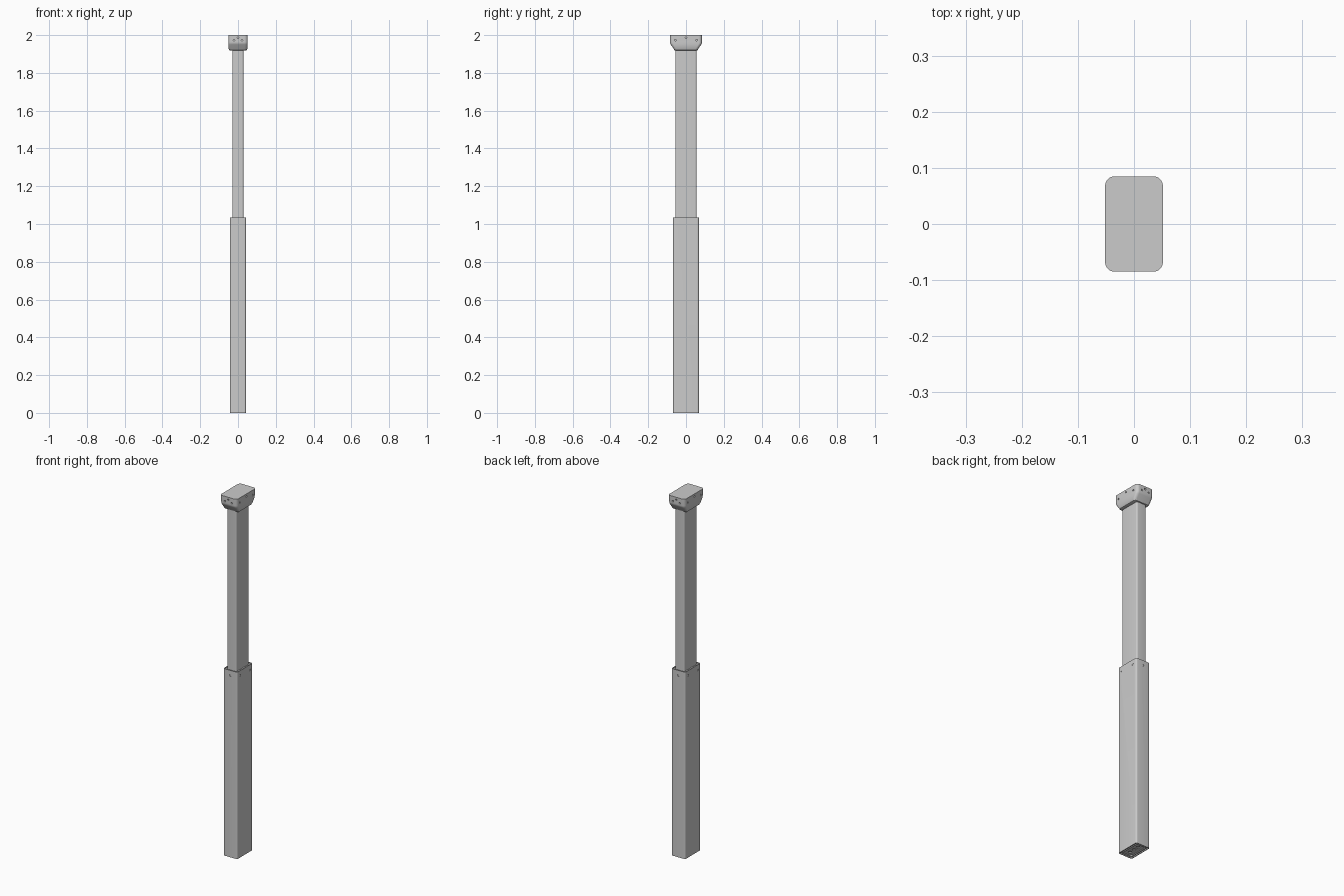
import bpy, bmesh, math
from mathutils import Matrix, Vector

if "Cube" in bpy.data.objects:
    bpy.data.objects.remove(bpy.data.objects["Cube"])


def loop(hx, hy, r, z, n=6):
    """Rounded rectangle as a list of points, counter-clockwise."""
    pts = []
    for k, (sx, sy) in enumerate([(1, 1), (-1, 1), (-1, -1), (1, -1)]):
        for i in range(n + 1):
            a = math.pi / 2 * (k + i / n)
            pts.append((sx * (hx - r) + r * math.cos(a), sy * (hy - r) + r * math.sin(a), z))
    return pts


def finish(name, bm):
    bmesh.ops.recalc_face_normals(bm, faces=bm.faces)
    me = bpy.data.meshes.new(name)
    bm.to_mesh(me)
    bm.free()
    ob = bpy.data.objects.new(name, me)
    bpy.context.collection.objects.link(ob)
    return ob


def loft(name, levels, ring=False):
    """Skin (hx, hy, radius, z) levels; ring joins last to first, otherwise both ends are capped."""
    bm = bmesh.new()
    rows = [[bm.verts.new(p) for p in loop(*lv)] for lv in levels]
    for a, b in zip(rows, rows[1:] + (rows[:1] if ring else [])):
        for i in range(len(a)):
            j = (i + 1) % len(a)
            bm.faces.new((a[i], a[j], b[j], b[i]))
    if not ring:
        bm.faces.new(rows[0])
        bm.faces.new(rows[-1])
    return finish(name, bm)


def tube(name, hx, hy, r, z0, z1, wall):
    ix, iy, ir = hx - wall, hy - wall, max(r - wall, 0.002)
    return loft(name, [(hx, hy, r, z0), (hx, hy, r, z1), (ix, iy, ir, z1), (ix, iy, ir, z0)], True)


def pegs(name, spots, radius, depth):
    """Cylinders centred on (position, axis) spots."""
    bm = bmesh.new()
    for pos, axis in spots:
        rot = Vector((0, 0, 1)).rotation_difference(Vector(axis)).to_matrix().to_4x4()
        bmesh.ops.create_cone(bm, cap_ends=True, segments=16, radius1=radius, radius2=radius,
                              depth=depth, matrix=Matrix.Translation(pos) @ rot)
    return finish(name, bm)


def activate(ob):
    bpy.ops.object.select_all(action='DESELECT')
    ob.select_set(True)
    bpy.context.view_layer.objects.active = ob


def drill(ob, spots, radius, depth):
    cutter = pegs("hole_cutter", spots, radius, depth)
    cutter.hide_render = True
    mod = ob.modifiers.new("holes", 'BOOLEAN')
    mod.object, mod.operation, mod.solver = cutter, 'DIFFERENCE', 'EXACT'
    activate(ob)
    bpy.ops.object.modifier_apply(modifier=mod.name)
    bpy.data.objects.remove(cutter)


def around(hx, hy, xs, ys):
    """Mirrored spots on all four sides; xs on front/back, ys on left/right, as (offset, z)."""
    out = []
    for s in (-1, 1):
        out += [((x, s * hy, z), (0, s, 0)) for x, z in xs]
        out += [((s * hx, y, z), (s, 0, 0)) for y, z in ys]
    return out


# Outer and inner telescoping tubes
outer = tube("lower_tube", 0.0425, 0.068, 0.009, 0, 1.035, 0.004)
inner = tube("upper_tube", 0.029, 0.056, 0.008, 0.75, 1.93, 0.003)

# Glide collar filling the gap at the joint
collar = tube("glide_collar", 0.0384, 0.0639, 0.006, 0.97, 1.031, 0.0092)

# Head: straight sides, sloped underside, flat top
head = loft("head_cap", [
    (0.040, 0.057, 0.010, 1.918),
    (0.045, 0.061, 0.012, 1.920),
    (0.050, 0.066, 0.015, 1.929),
    (0.0515, 0.081, 0.017, 1.950),
    (0.0515, 0.0845, 0.017, 1.957),
    (0.0515, 0.085, 0.017, 1.963),
    (0.0515, 0.085, 0.017, 2.0)])

# Screw holes around the joint and the head
joint = [[(0, 1.007)], [(-0.042, 1.007), (0.042, 1.007)]]
drill(outer, around(0.0425, 0.068, *joint), 0.005, 0.02)
drill(head, around(0.0515, 0.085,
                   [(0, 1.986), (-0.021, 1.973), (0.021, 1.973)],
                   [(0, 1.986), (-0.056, 1.973), (0.056, 1.973)]), 0.0045, 0.016)

# Screws seated in the joint holes
screws = pegs("joint_screws", around(0.0405, 0.066, *joint), 0.0042, 0.002)

# Recessed foot plate with fixing holes and ribs
plate = loft("foot_plate", [(0.0384, 0.0639, 0.006, 0.006), (0.0384, 0.0639, 0.006, 0.014)])
feet = [((sx * 0.025, sy * 0.05, 0.006), (0, 0, 1)) for sx in (-1, 1) for sy in (-1, 1)]
drill(plate, feet, 0.005, 0.01)
drill(plate, [((0, y, 0.006), (0, 0, 1)) for y in (-0.03, 0, 0.03)], 0.009, 0.01)
rib = tube("foot_rib", 0.030, 0.058, 0.008, 0.001, 0.007, 0.002)

for ob in (outer, inner, collar, head, screws, plate, rib):
    activate(ob)
    bpy.ops.object.shade_smooth_by_angle(angle=math.radians(30))
